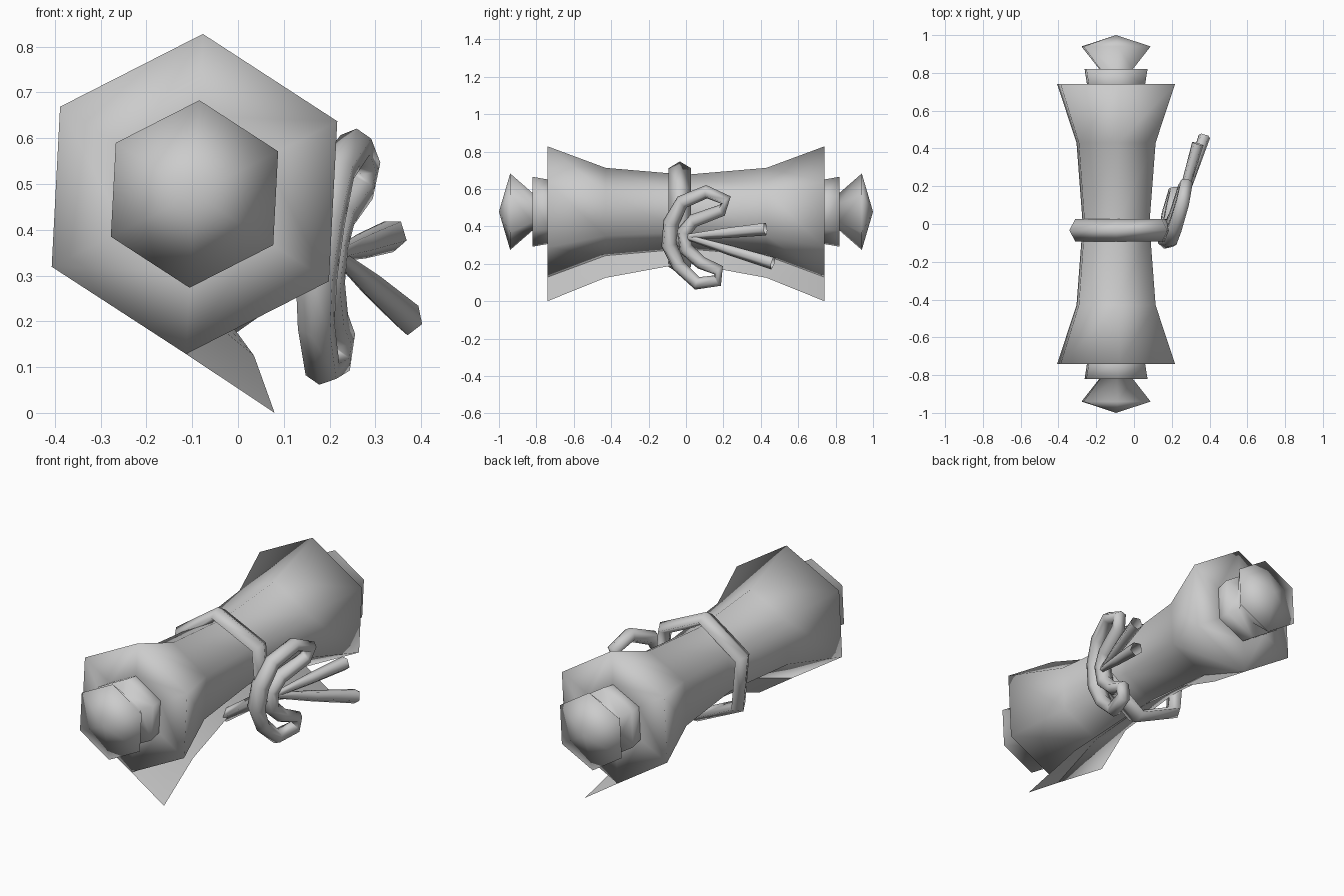
import bpy, bmesh, math
from mathutils import Vector

if "Cube" in bpy.data.objects:
    bpy.data.objects.remove(bpy.data.objects["Cube"])

CX, CZ = -0.095, 0.478      # scroll axis
START = math.radians(87)    # rotation of the hexagonal section


def finish(name, bm):
    bmesh.ops.recalc_face_normals(bm, faces=bm.faces)
    for f in bm.faces:
        f.smooth = True
    me = bpy.data.meshes.new(name)
    bm.to_mesh(me)
    bm.free()
    ob = bpy.data.objects.new(name, me)
    bpy.context.collection.objects.link(ob)
    return ob


def skin(bm, rings, loop=False):
    """Bridge consecutive rings of points with quads."""
    rows = [[bm.verts.new(p) for p in r] for r in rings]
    pairs = list(zip(rows, rows[1:])) + ([(rows[-1], rows[0])] if loop else [])
    for a, b in pairs:
        for i in range(len(a)):
            j = (i + 1) % len(a)
            bm.faces.new((a[i], a[j], b[j], b[i]))
    return rows


def hexagon(r, y):
    return [(CX + r * math.cos(START + k * math.pi / 3), y,
             CZ + r * math.sin(START + k * math.pi / 3)) for k in range(6)]


def lathe(name, profile):
    bm = bmesh.new()
    skin(bm, [hexagon(r, y) for r, y in profile])
    bmesh.ops.remove_doubles(bm, verts=bm.verts, dist=0.002)
    return finish(name, bm)


def sweep(name, path, normal, half_n, half_b, sides, loop=False, scales=None):
    """Sweep a polygon section along a path lying near one plane."""
    pts = [Vector(p) for p in path]
    n = Vector(normal).normalized()
    count = len(pts)
    rings = []
    for i, p in enumerate(pts):
        nxt = pts[(i + 1) % count] if loop else pts[min(i + 1, count - 1)]
        prv = pts[i - 1] if loop else pts[max(i - 1, 0)]
        b = (nxt - prv).cross(n).normalized()
        s = scales[i] if scales else 1
        rings.append([p + s * (n * half_n * math.sin(a) + b * half_b * math.cos(a))
                      for a in (2 * math.pi * k / sides for k in range(sides))])
    bm = bmesh.new()
    skin(bm, rings, loop)
    return finish(name, bm)


# Rolled paper, flared towards both ends, with end faces
half = [(0.17, 0.74), (0.35, 0.74), (0.235, 0.43), (0.2, 0.02)]
lathe("paper_roll", half + [(r, -y) for r, y in reversed(half)])

# Loose paper edge hanging off the bottom of the roll
bm = bmesh.new()
rows = []
flap = [(0.74, 0.35, 0.08, 0.0), (0.43, 0.235, 0.035, 0.125), (0.02, 0.2, -0.02, 0.2)]
for y, r, x, z in flap + [(-y, r, x, z) for y, r, x, z in reversed(flap)]:
    rows.append((bm.verts.new(hexagon(r, y)[3]), bm.verts.new((x, y, z))))
for a, b in zip(rows, rows[1:]):
    bm.faces.new((a[0], a[1], b[1], b[0]))
finish("paper_flap", bm)

# Rod collars and knobs at both ends
for side, s in (("front", -1), ("back", 1)):
    lathe(side + "_knob", [(0.172, s * 0.735), (0.187, s * 0.82), (0.1, s * 0.82),
                           (0.205, s * 0.94), (0.0, s * 1.0)])

# Ribbon band around the middle
band = [(-0.07 + 0.265 * math.cos(a), -0.033, 0.447 + 0.265 * math.sin(a))
        for a in (math.radians(95 + 60 * k) for k in range(6))]
sweep("ribbon_band", band, (0, 1, 0), 0.06, 0.036, 4, loop=True)

# Bow with an upper and a lower loop
outline = [(-0.01, 0.37), (0.04, 0.43), (0.19, 0.485), (0.215, 0.54), (0.11, 0.585),
           (-0.02, 0.53), (-0.08, 0.42), (-0.09, 0.30), (-0.04, 0.19), (0.06, 0.095),
           (0.17, 0.11), (0.175, 0.165), (0.08, 0.205), (0.0, 0.28)]
bow = [(0.2 + 0.25 * y + 0.12 * (z - 0.35), y, z) for y, z in outline]
sweep("ribbon_bow", bow, (1, -0.25, -0.12), 0.04, 0.036, 6, loop=True,
      scales=[1.1, 1, .9, .9, 1, 1.05, 1.2, 1.2, 1.05, 1, .9, .9, 1, 1.1])

# Two ribbon tails, open at the ends
for name, end in (("upper_tail", (0.338, 0.425, 0.388)), ("lower_tail", (0.373, 0.465, 0.205))):
    root = Vector((0.215, 0.0, 0.345))
    mid = root.lerp(Vector(end), 0.5)
    sweep(name, [root, mid, end], (1, -0.3, 0), 0.033, 0.037, 5, scales=[0.4, 0.8, 1])
